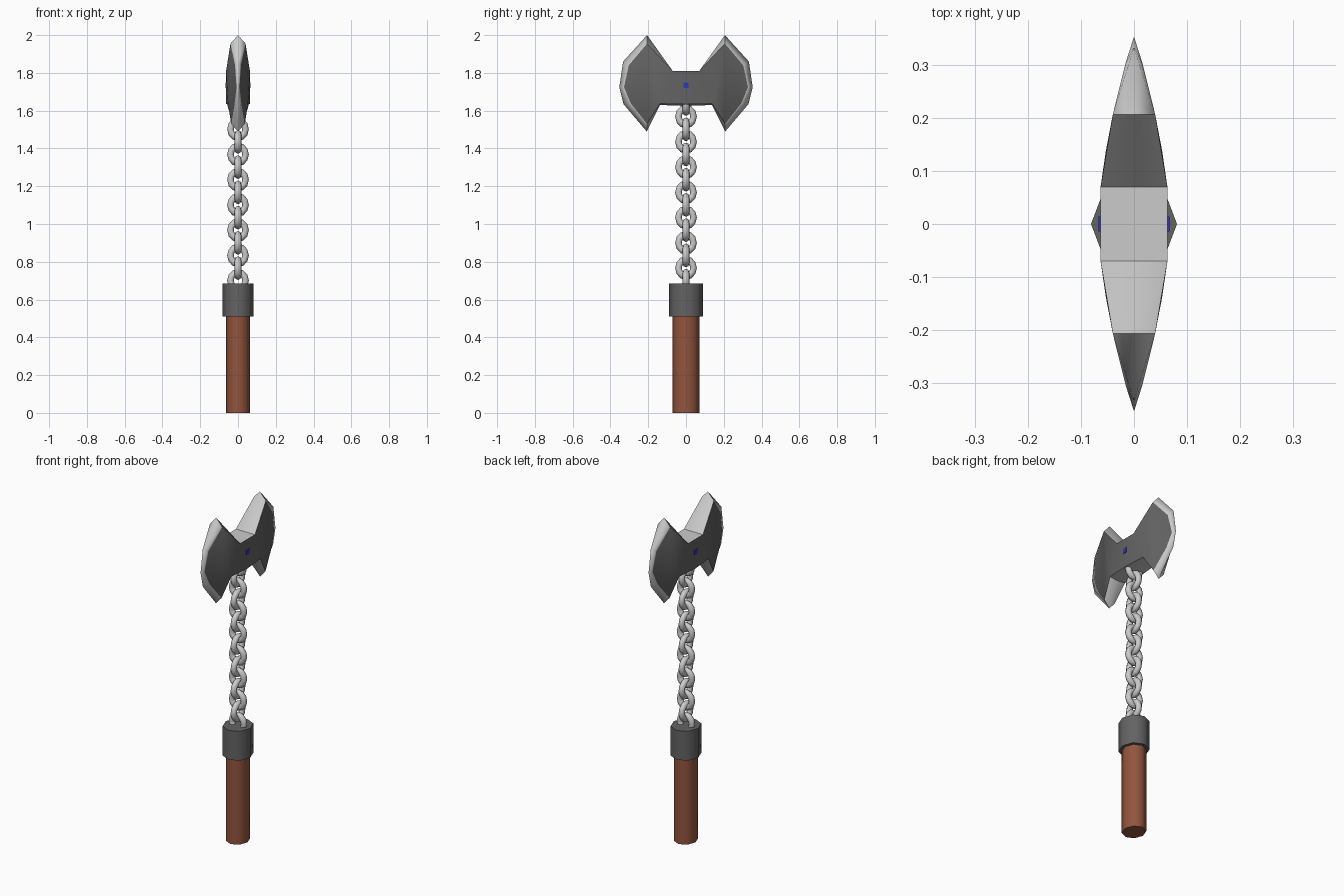
import bpy, bmesh, math

if "Cube" in bpy.data.objects:
    bpy.data.objects.remove(bpy.data.objects["Cube"])


def material(name, rgb):
    m = bpy.data.materials.new(name)
    m.diffuse_color = (*rgb, 1)
    m.use_nodes = True
    m.node_tree.nodes["Principled BSDF"].inputs["Base Color"].default_value = m.diffuse_color
    return m


STEEL = material("light steel", (0.60, 0.60, 0.60))
IRON = material("dark iron", (0.125, 0.125, 0.125))
WOOD = material("brown wood", (0.29, 0.09, 0.048))
BLUE = material("blue stud", (0.03, 0.04, 0.45))


def finish(ob, name, mats, angle):
    ob.name = name
    for m in mats:
        ob.data.materials.append(m)
    bpy.ops.object.select_all(action='DESELECT')
    ob.select_set(True)
    bpy.context.view_layer.objects.active = ob
    bpy.ops.object.transform_apply(location=False, rotation=True, scale=True)
    bpy.ops.object.shade_smooth_by_angle(angle=math.radians(angle))
    return ob


# Handle and collar: slightly oval eight-sided cylinders
def post(name, rx, ry, z0, z1, mat):
    bpy.ops.mesh.primitive_cylinder_add(vertices=8, radius=1, depth=1,
                                        location=(0, 0, (z0 + z1) / 2))
    ob = bpy.context.object
    ob.scale = (rx, ry, z1 - z0)
    finish(ob, name, [mat], 60)


post("handle", 0.063, 0.071, 0.0, 0.52, WOOD)
post("collar", 0.081, 0.089, 0.51, 0.685, IRON)

# Chain: links alternate between the xz and yz planes
for i in range(15):
    bpy.ops.mesh.primitive_torus_add(major_segments=12, minor_segments=8,
                                     major_radius=0.040, minor_radius=0.0175)
    link = bpy.context.object
    link.scale = (1, 1.09, 1)
    link.rotation_euler = (math.pi / 2, 0, 0 if i % 2 == 0 else math.pi / 2)
    link.location = (0, 0, 0.70 + 0.0668 * i)
    finish(link, f"chain_link_{i + 1}", [STEEL], 80)

# Axe head: one quarter (dark cheek plus light rim), mirrored in x and y
outer = [(0, 1.81), (0.07, 1.81), (0.206, 2.0), (0.333, 1.86), (0.353, 1.725),
         (0.331, 1.635), (0.208, 1.49), (0.138, 1.63), (0, 1.625)]
inner = [(0.063, 0, 1.81), (0.063, 0.07, 1.81), (0.040, 0.206, 1.955),
         (0.016, 0.303, 1.84), (0.008, 0.328, 1.725), (0.018, 0.293, 1.64),
         (0.036, 0.207, 1.53), (0.053, 0.138, 1.637), (0.063, 0, 1.635)]
bm = bmesh.new()
vo = [bm.verts.new((0, y, z)) for y, z in outer]
vi = [bm.verts.new(p) for p in inner]
for idx in ((0, 1, 7, 8), (1, 2, 6, 7), (2, 3, 4, 5, 6)):
    bm.faces.new([vi[k] for k in reversed(idx)]).material_index = 0
for k in range(8):
    bm.faces.new((vi[k], vi[k + 1], vo[k + 1], vo[k])).material_index = 1
bmesh.ops.recalc_face_normals(bm, faces=bm.faces)
if sum(f.normal.x for f in bm.faces if f.material_index == 0) < 0:
    bmesh.ops.reverse_faces(bm, faces=bm.faces)
me = bpy.data.meshes.new("axe_head")
bm.to_mesh(me)
bm.free()
head = bpy.data.objects.new("axe_head", me)
bpy.context.collection.objects.link(head)
finish(head, "axe_head", [IRON, STEEL], 50)
mod = head.modifiers.new("mirror", 'MIRROR')
mod.use_axis = (True, True, False)

# Small blue studs on both cheeks
for side in (-1, 1):
    bpy.ops.mesh.primitive_cube_add(size=1, location=(side * 0.064, 0, 1.735))
    stud = bpy.context.object
    stud.scale = (0.006, 0.028, 0.028)
    finish(stud, "stud_right" if side > 0 else "stud_left", [BLUE], 30)
